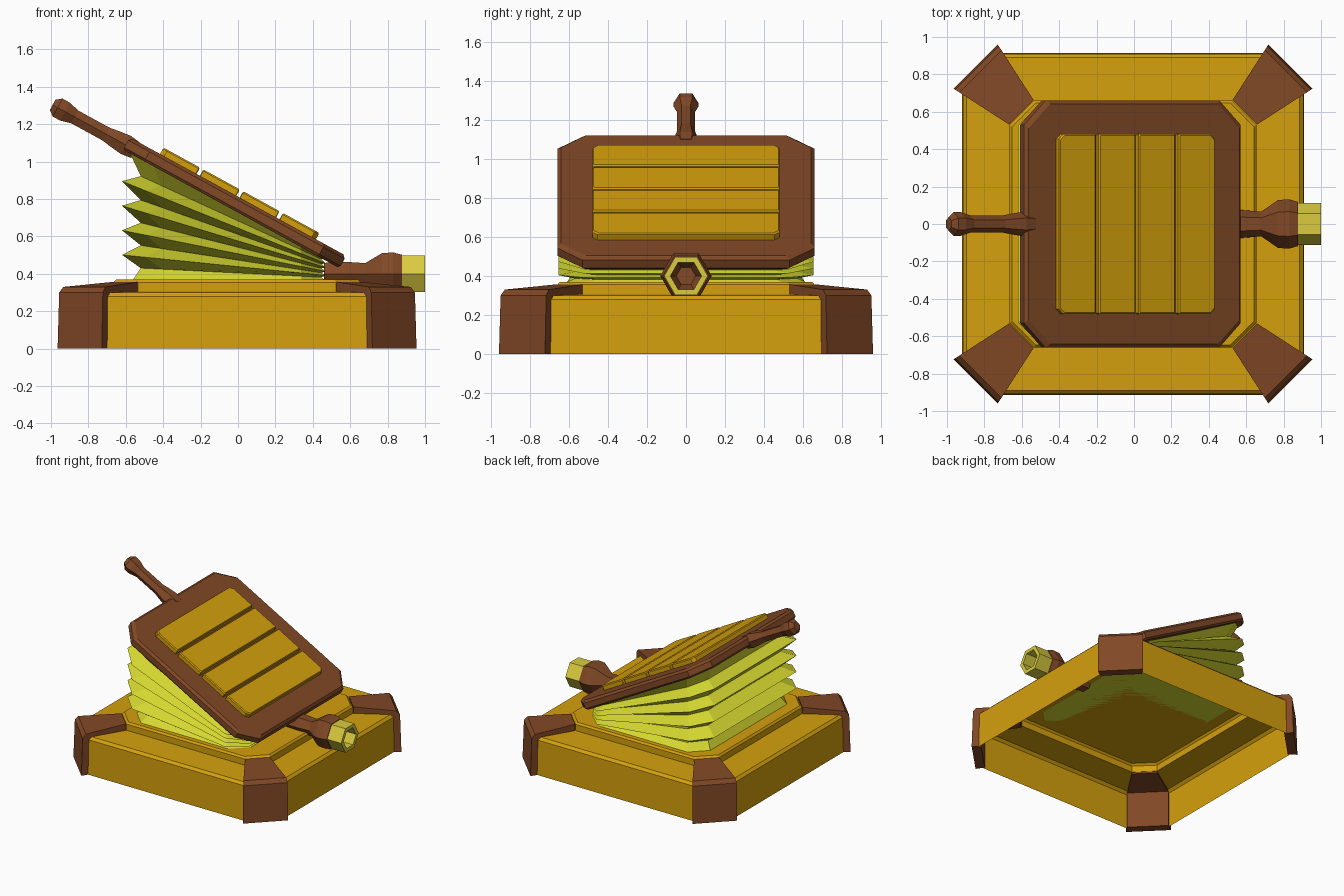
import bpy, bmesh, math
from mathutils import Matrix

if "Cube" in bpy.data.objects:
    bpy.data.objects.remove(bpy.data.objects["Cube"])


def material(name, rgb):
    m = bpy.data.materials.new(name)
    m.diffuse_color = (*rgb, 1.0)
    m.use_nodes = True
    m.node_tree.nodes["Principled BSDF"].inputs["Base Color"].default_value = m.diffuse_color
    return m


GOLD = material("golden wood", (0.66, 0.352, 0.004))
BROWN = material("brown wood", (0.22, 0.065, 0.019))
LEATHER = material("yellow leather", (0.68, 0.70, 0.03))
BRASS = material("brass", (0.70, 0.60, 0.05))


def loft(name, rings, mat, matrix=None, start=True, end=True):
    """Skin a list of equal-length point rings, with optional end caps."""
    bm = bmesh.new()
    loops = [[bm.verts.new(p) for p in r] for r in rings]
    n = len(loops[0])
    for a, b in zip(loops, loops[1:]):
        for i in range(n):
            j = (i + 1) % n
            bm.faces.new((a[i], a[j], b[j], b[i]))
    if start:
        bm.faces.new(loops[0][::-1])
    if end:
        bm.faces.new(loops[-1])
    bmesh.ops.recalc_face_normals(bm, faces=bm.faces)
    if matrix:
        bm.transform(matrix)
    me = bpy.data.meshes.new(name)
    bm.to_mesh(me)
    bm.free()
    me.materials.append(mat)
    ob = bpy.data.objects.new(name, me)
    bpy.context.collection.objects.link(ob)
    return ob


def octagon(x0, x1, hy, c, z, c2=None):
    """Rectangle with cut corners; z is a number or a function of x."""
    d = c if c2 is None else c2
    pts = [(x0 + c, -hy), (x1 - d, -hy), (x1, -hy + d), (x1, hy - d),
           (x1 - d, hy), (x0 + c, hy), (x0, hy - c), (x0, -hy + c)]
    return [(x, y, z(x) if callable(z) else z) for x, y in pts]


def hexagon(x, r):
    return [(x, r * math.cos(i * math.pi / 3), r * math.sin(i * math.pi / 3))
            for i in range(6)]


# hollow base, open underneath, with a raised top panel
base = [(0.915, 0.22, 0.0), (0.91, 0.215, 0.28), (0.89, 0.21, 0.30),
        (0.66, 0.13, 0.305), (0.66, 0.13, 0.355), (0.647, 0.127, 0.37)]
loft("base", [octagon(-h, h, h, c, z) for h, c, z in base], GOLD,
     Matrix.Translation((-0.005, 0, 0)), start=False)

# corner caps, wrapped over the four cut corners
cap = [(1.19, 0.0), (1.18, 0.30), (1.155, 0.33), (0.845, 0.357),
       (0.845, 0.292), (1.12, 0.29), (1.12, 0.0)]
for i in range(4):
    sides = [[(r, s * (0.092 + (r - 0.841) * 0.215), z) for r, z in cap]
             for s in (-1, 1)]
    loft(f"corner_cap_{i + 1}", sides, BROWN,
         Matrix.Translation((-0.005, 0, 0))
         @ Matrix.Rotation(math.radians(45 + 90 * i), 4, 'Z'))

# pleated bellows fanning from the nozzle end
def pleat(t, x0, x1, hy, c):
    zl, zr = 0.37 + 0.71 * t, 0.37 + 0.115 * t
    return octagon(x0, x1, hy, c, lambda x: zl + (zr - zl) * (x + 0.62) / 1.09)


rings = [pleat(0, -0.56, 0.46, 0.61, 0.12)]
for k in range(5):
    rings.append(pleat(0.185 * k + 0.0925 + 0.01 * (k == 4), -0.52, 0.445, 0.57, 0.11))
    if k < 4:
        rings.append(pleat(0.185 * (k + 1), -0.62, 0.47, 0.655, 0.13))
rings.append(pleat(1, -0.585, 0.47, 0.64, 0.13))
loft("bellows", rings, LEATHER)

# tilted lid board
TILT = Matrix.Translation((-0.018, 0, 0.78)) @ Matrix.Rotation(math.radians(28.7), 4, 'Y')
lid = [(0.648, -0.0375), (0.66, -0.024), (0.66, 0.02), (0.642, 0.0375)]
loft("lid", [octagon(-h, h, h, 0.13, z) for h, z in lid], BROWN, TILT)

# four slats on the lid
pitch, width = 0.2425, 0.2225
for i in range(4):
    u = -0.475 + i * pitch
    ca, cb = (0.025 if i == 0 else 0.004), (0.025 if i == 3 else 0.004)
    loft(f"lid_slat_{i + 1}",
         [octagon(u + e, u + width + 0.0 - e, 0.48 - e, ca, z, cb)
          for e, z in ((0, 0.035), (0, 0.068), (0.006, 0.076))], GOLD, TILT)

# handle on the raised end
handle = [(-0.60, 0.055), (-0.66, 0.064), (-0.73, 0.054), (-0.78, 0.045),
          (-0.97, 0.045), (-1.03, 0.063), (-1.075, 0.063), (-1.105, 0.036)]
loft("handle", [hexagon(u, r) for u, r in handle], BROWN,
     TILT @ Matrix.Translation((0, 0, -0.008)))

# nozzle with a recessed mouth
NOZZLE = Matrix.Translation((0, 0, 0.40))
nozzle = [(0.46, 0.068), (0.58, 0.074), (0.68, 0.066), (0.77, 0.128),
          (0.83, 0.132), (0.876, 0.118), (0.876, 0.085), (0.80, 0.05)]
loft("nozzle", [hexagon(x, r) for x, r in nozzle], BROWN, NOZZLE)
tip = [(0.87, 0.112), (1.0, 0.112), (1.0, 0.08), (0.872, 0.08)]
loft("nozzle_tip", [hexagon(x, r) for x, r in tip], BRASS, NOZZLE,
     start=False, end=False)
